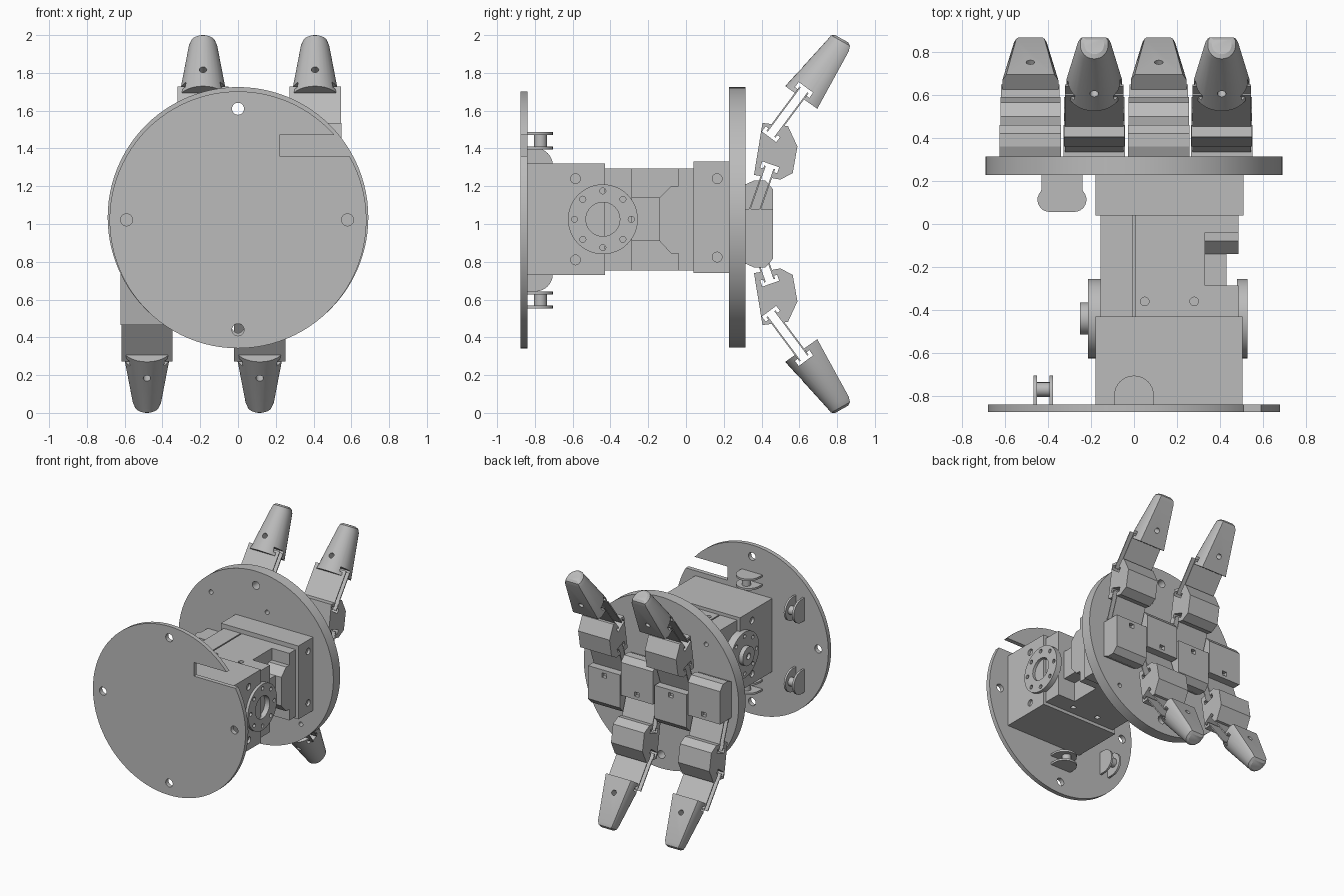
import bpy, bmesh, math
from mathutils import Vector

if "Cube" in bpy.data.objects:
    bpy.data.objects.remove(bpy.data.objects["Cube"])

grey = bpy.data.materials.new("plain grey")
grey.diffuse_color = (0.5, 0.5, 0.5, 1)
grey.use_nodes = True
grey.node_tree.nodes["Principled BSDF"].inputs["Base Color"].default_value = grey.diffuse_color


def finish(bm, name):
    bmesh.ops.recalc_face_normals(bm, faces=bm.faces)
    me = bpy.data.meshes.new(name)
    bm.to_mesh(me)
    bm.free()
    ob = bpy.data.objects.new(name, me)
    bpy.context.collection.objects.link(ob)
    me.materials.append(grey)
    return ob


def loft(name, rings):
    """Skin a list of closed rings and cap both ends."""
    bm = bmesh.new()
    vs = [[bm.verts.new(p) for p in r] for r in rings]
    n = len(vs[0])
    for a, b in zip(vs, vs[1:]):
        for i in range(n):
            j = (i + 1) % n
            bm.faces.new((a[i], a[j], b[j], b[i]))
    bm.faces.new(vs[0])
    bm.faces.new(vs[-1])
    return finish(bm, name)


def prism(name, pts, lo, hi, axis='X'):
    """Extrude a 2D profile: X uses (y,z), Y uses (x,z), Z uses (x,y)."""
    put = {'X': lambda a, b, t: (t, a, b), 'Y': lambda a, b, t: (a, t, b),
           'Z': lambda a, b, t: (a, b, t)}[axis]
    return loft(name, [[put(a, b, t) for a, b in pts] for t in (lo, hi)])


def box(name, x0, x1, y0, y1, z0, z1):
    return prism(name, [(y0, z0), (y1, z0), (y1, z1), (y0, z1)], x0, x1)


def circle(a, b, r, n=32):
    return [(a + r * math.cos(2 * math.pi * i / n), b + r * math.sin(2 * math.pi * i / n))
            for i in range(n)]


def cyl(name, a, b, r, lo, hi, axis, n=32):
    return prism(name, circle(a, b, r, n), lo, hi, axis)


def smooth(ob):
    bpy.ops.object.select_all(action='DESELECT')
    ob.select_set(True)
    bpy.context.view_layer.objects.active = ob
    bpy.ops.object.shade_smooth_by_angle(angle=math.radians(30))


def cut(ob, cutters):
    bpy.context.view_layer.objects.active = ob
    for c in cutters:
        m = ob.modifiers.new("cut", 'BOOLEAN')
        m.operation, m.solver, m.object = 'DIFFERENCE', 'EXACT', c
        bpy.ops.object.modifier_apply(modifier=m.name)
        bpy.data.objects.remove(c)


# front mounting disc with bolt holes and a side notch
front = cyl("front_disc", 0, 1.022, 0.68, -0.875, -0.84, 'Y', 96)
cut(front, [cyl("c", x, z, 0.032, -1, -0.7, 'Y', 20)
            for x, z in ((0, 1.61), (0, 0.44), (-0.59, 1.022), (0.58, 1.022))]
    + [box("c", 0.22, 0.8, -1, -0.7, 1.36, 1.47)])
smooth(front)

# palm disc
palm = cyl("palm_disc", 0, 1.035, 0.69, 0.228, 0.315, 'Y', 96)
cut(palm, [cyl("c", x, z, r, 0.1, 0.5, 'Y', 20) for x, z, r in
           ((0, 1.61, 0.032), (0, 0.455, 0.032), (-0.4, 1.45, 0.018),
            (0.1, 1.42, 0.018), (0.4, 0.6, 0.018), (-0.25, 0.62, 0.018))])
smooth(palm)

# wrist housing: front block, rear block and their side screws
fb = box("front_housing", -0.18, 0.505, -0.84, -0.43, 0.73, 1.32)
rb = box("rear_housing", -0.18, 0.51, 0.04, 0.228, 0.74, 1.33)
for ob, y, zs, xr in ((fb, -0.585, (0.81, 1.24), 0.505), (rb, 0.165, (0.825, 1.24), 0.51)):
    cut(ob, [cyl("c", y, z, 0.026, xr - 0.02, xr + 0.1, 'X', 20) for z in zs]
        + [cyl("c", y, z, 0.026, -0.3, -0.16, 'X', 20) for z in zs])

# motor body with top seam and two screw holes
motor = box("motor_body", -0.155, 0.33, -0.43, 0.04, 0.755, 1.295)
cut(motor, [box("c", -0.004, 0.006, -0.5, 0.1, 1.28, 1.4)]
    + [cyl("c", x, -0.36, 0.02, z, z + 0.05, 'Z', 16)
       for x in (0.05, 0.28) for z in (1.27, 0.73)])
box("motor_side_front", 0.33, 0.485, -0.43, -0.285, 0.755, 1.295)
box("motor_side_step", 0.33, 0.43, -0.285, -0.14, 0.91, 1.14)
prism("motor_side_rear", [(0.04, 1.295), (-0.04, 1.295), (-0.04, 1.2), (-0.08, 1.2),
                          (-0.14, 1.14), (-0.14, 0.91), (-0.08, 0.845), (-0.04, 0.845),
                          (-0.04, 0.755), (0.04, 0.755)], 0.33, 0.485)

# round drive horns on both sides
for name, lo, hi in (("right_horn", 0.48, 0.527), ("left_horn", -0.215, -0.15)):
    horn = cyl(name, -0.44, 1.025, 0.185, lo, hi, 'X', 48)
    ring = [(-0.44 + 0.15 * math.cos(k * math.pi / 4), 1.025 + 0.15 * math.sin(k * math.pi / 4))
            for k in range(8)]
    cut(horn, [cyl("c", y, z, 0.016, lo - 0.1, hi + 0.1, 'X', 12) for y, z in ring]
        + ([cyl("c", -0.44, 1.025, 0.09, 0.3, 0.6, 'X', 32)] if lo > 0 else []))
    smooth(horn)
hub = cyl("left_horn_hub", -0.44, 1.025, 0.075, -0.25, -0.2, 'X')
cut(hub, [cyl("c", -0.44, 1.025, 0.025, -0.3, -0.225, 'X', 16)])
smooth(hub)


# cord guides: two half-round flanges joined by a core
def guide(c, lo, axis):
    arc = [(0.092 * math.cos(math.pi * i / 16), -0.797 + 0.092 * math.sin(math.pi * i / 16))
           for i in range(17)]
    prof = [(0.092, -0.84)] + arc + [(-0.092, -0.84)]
    if axis == 'X':
        prof = [(b, a + c) for a, b in prof]
        core = (-0.77, c)
    else:
        prof = [(a + c, b) for a, b in prof]
        core = (c, -0.77)
    for t in (lo, lo + 0.075):
        smooth(prism("cord_guide_flange", prof, t, t + 0.016, axis))
    smooth(cyl("cord_guide_core", *core, 0.034, lo, lo + 0.09, axis, 20))


guide(0, 1.395, 'Z')
guide(0, 0.552, 'Z')
guide(1.31, -0.468, 'X')
guide(0.735, -0.468, 'X')

# rounded cord anchor behind the palm disc
anchor = [(-0.43, 0.23), (-0.43, 0.165)] \
    + [(-0.392 + 0.057 * math.cos(a), 0.113 + 0.057 * math.sin(a))
       for a in [math.pi * (0.75 + i / 8 * 0.75) for i in range(9)]] \
    + [(-0.278 + 0.057 * math.cos(a), 0.113 + 0.057 * math.sin(a))
       for a in [math.pi * (1.5 + i / 8 * 0.75) for i in range(9)]] \
    + [(-0.24, 0.165), (-0.24, 0.23)]
smooth(prism("cord_anchor", anchor, 0.9, 1.15, 'Z'))

# finger layout in (y, z) for the upward pose
BASE = [(0.315, 0.79), (0.36, 0.77), (0.42, 0.77), (0.46, 0.815), (0.46, 1.08), (0.315, 1.08)]
MID = [(0.405, 1.535), (0.54, 1.518), (0.59, 1.41), (0.565, 1.27), (0.50, 1.235), (0.36, 1.26)]
LINKS = [((0.345, 1.02), (0.443, 1.30)), ((0.45, 1.475), (0.625, 1.71))]


def strip(p, q, off, th):
    """Rectangle along p-q, shifted sideways by off."""
    p, q = Vector(p), Vector(q)
    d = (q - p).normalized()
    n = Vector((-d.y, d.x))
    return [p + n * (off - th / 2), q + n * (off - th / 2),
            q + n * (off + th / 2), p + n * (off + th / 2)]


def finger(xc, up):
    fl = lambda pts: [(y, z if up else 2 - z) for y, z in pts]
    part = lambda name, pts, w: prism(name, fl(pts), xc - w, xc + w)

    def slots(i):
        p, q = map(Vector, LINKS[i])
        d = (q - p).normalized()
        shapes = [strip(p, q, 0, 0.046)]
        shapes += [strip(e - d * 0.017, e + d * 0.017, 0, 0.095) for e in (p, q)]
        return [part("c", s, 0.3) for s in shapes]

    # palm-side base block and middle segment with small cord windows
    base = part("finger_base", BASE, 0.143)
    cut(base, [part("c", [(0.43, 1.02), (0.5, 1.02), (0.5, 1.055), (0.43, 1.055)], 0.02)])
    mid = part("finger_middle", MID, 0.14)
    cut(mid, slots(0) + slots(1))

    # twin flexible strips bridging the joints
    for p, q in LINKS:
        for off in (-0.026, 0.026):
            part("joint_strip", strip(p, q, off, 0.008), 0.136)

    # tapered fingertip: flat on the palm side, rounded on the outside
    rings = []
    for a, b, w in (((0.525, 1.73), (0.695, 1.61), 0.13),
                    ((0.748, 1.975), (0.862, 1.915), 0.076),
                    ((0.768, 1.999), (0.868, 1.943), 0.064),
                    ((0.79, 2.0), (0.858, 1.962), 0.045)):
        a, b = Vector(a), Vector(b)
        prof = [(-0.86, 1), (-1, 0.85)] \
            + [(-math.cos(math.pi * i / 16), 0.6 - 0.6 * math.sin(math.pi * i / 16))
               for i in range(17)] + [(1, 0.85), (0.86, 1)]
        ring = []
        for s, t in prof:
            y, z = a.lerp(b, t)
            ring.append((xc + s * w, y, z if up else 2 - z))
        rings.append(ring)
    tip = loft("fingertip", rings)
    # cord hole through the tip
    n = Vector((0.82, -0.57)) * 0.2
    c = Vector((0.68, 1.765))
    side = Vector((0.57, 0.82))
    hole = []
    for e in (c - n, c + n):
        ring = []
        for u, v in circle(0, 0, 0.02, 16):
            y, z = e + side * v
            ring.append((xc + u, y, z if up else 2 - z))
        hole.append(ring)
    cut(tip, slots(1) + [loft("c", hole)])
    smooth(tip)


for xc, up in ((-0.482, False), (-0.185, True), (0.115, False), (0.408, True)):
    finger(xc, up)
